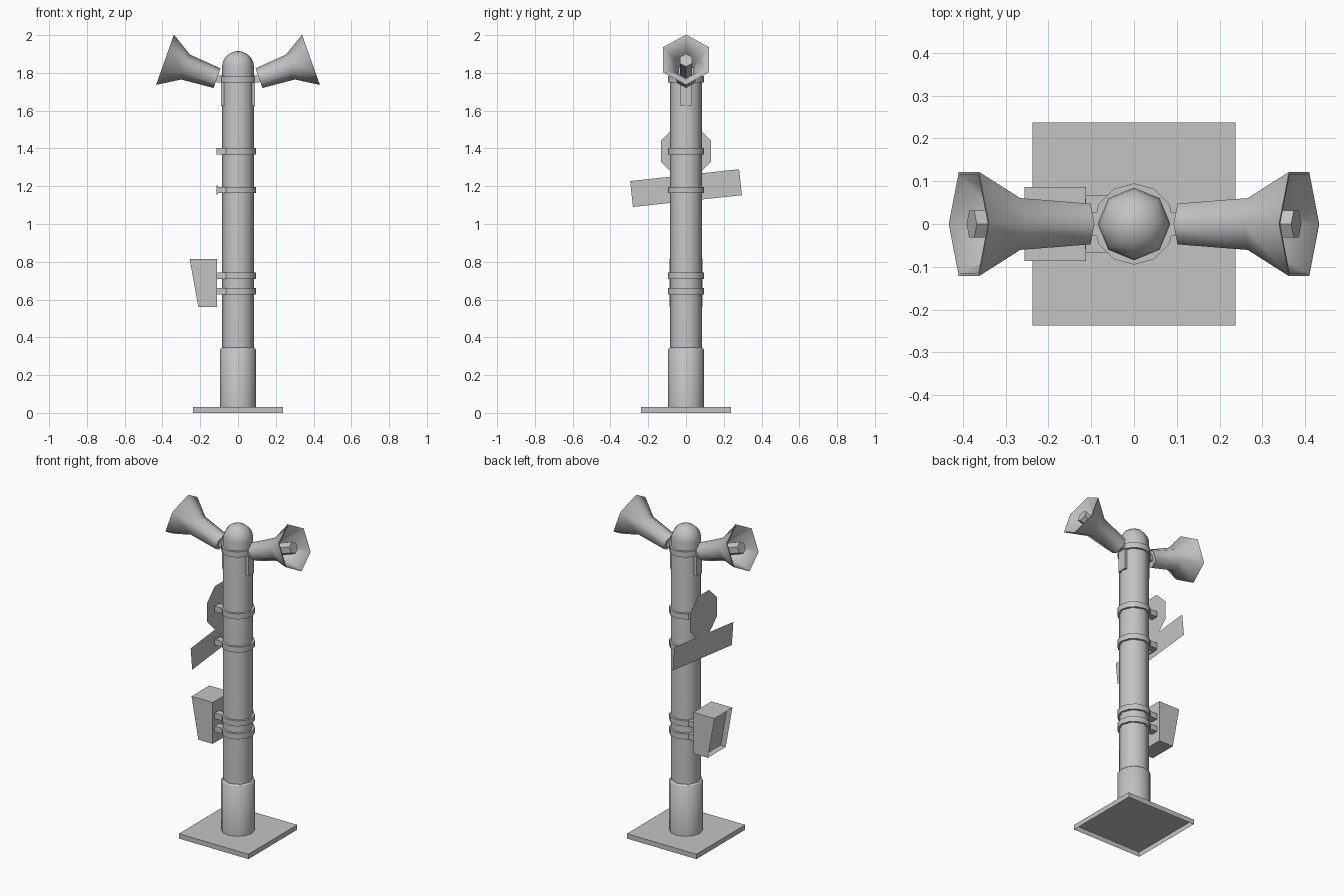
import bpy
import bmesh
from math import cos, sin, pi, radians
from mathutils import Matrix, Vector

cube = bpy.data.objects.get("Cube")
if cube:
    bpy.data.objects.remove(cube, do_unlink=True)

GREY = (0.55, 0.55, 0.55, 1)
metal = bpy.data.materials.new("plain grey")
metal.use_nodes = True
metal.diffuse_color = GREY
for node in metal.node_tree.nodes:
    if node.type == "BSDF_PRINCIPLED":
        node.inputs["Base Color"].default_value = GREY


def finish(name, bm, smooth=None, recalc=True):
    """Turn a bmesh into a named object."""
    if recalc:
        bmesh.ops.recalc_face_normals(bm, faces=bm.faces)
    mesh = bpy.data.meshes.new(name)
    bm.to_mesh(mesh)
    bm.free()
    mesh.materials.append(metal)
    obj = bpy.data.objects.new(name, mesh)
    bpy.context.collection.objects.link(obj)
    if smooth:
        bpy.ops.object.select_all(action="DESELECT")
        obj.select_set(True)
        bpy.context.view_layer.objects.active = obj
        bpy.ops.object.shade_smooth_by_angle(angle=radians(smooth))
    return obj


def lathe(name, profile, sides, matrix=Matrix(), smooth=50):
    """Spin (radius, height) points about z; both ends are closed."""
    bm = bmesh.new()
    rings = []
    for r, z in profile:
        rings.append([bm.verts.new((r * cos(2 * pi * i / sides),
                                    r * sin(2 * pi * i / sides), z))
                      for i in range(sides)])
    for a, b in zip(rings, rings[1:]):
        for i in range(sides):
            j = (i + 1) % sides
            bm.faces.new((a[i], a[j], b[j], b[i]))
    bm.faces.new(rings[0][::-1])
    bm.faces.new(rings[-1])
    bmesh.ops.remove_doubles(bm, verts=bm.verts, dist=0.0005)
    bm.transform(matrix)
    return finish(name, bm, smooth)


def box(name, low, high):
    bm = bmesh.new()
    bmesh.ops.create_cube(bm, size=1)
    low, high = Vector(low), Vector(high)
    for v in bm.verts:
        v.co = (low + high) / 2 + v.co * (high - low)
    return finish(name, bm)


def flat_sign(name, x, z, points):
    """Sheet facing the -x side, given as (y, z) points."""
    bm = bmesh.new()
    bm.faces.new([bm.verts.new((x, py, z + pz)) for py, pz in points][::-1])
    return finish(name, bm, recalc=False)


# Base plate, open underneath
bm = bmesh.new()
bmesh.ops.create_cube(bm, size=1)
bm.transform(Matrix.Translation((0, 0, 0.015)) @ Matrix.Diagonal((0.475, 0.475, 0.03, 1)))
bm.normal_update()
bmesh.ops.delete(bm, geom=[f for f in bm.faces if f.normal.z < -0.5], context="FACES")
finish("base_plate", bm, recalc=False)

# Pole with rounded cap, and the wider sleeve at its foot
POLE = 0.085
cap = [(POLE * cos(pi * i / 12), 1.83 + POLE * sin(pi * i / 12)) for i in range(6)]
lathe("pole", [(POLE, 0.03)] + cap + [(0.004, 1.915)], 8)
lathe("pole_sleeve", [(0.095, 0.03), (0.095, 0.335), (POLE, 0.345)], 12)

# Clamp bands around the pole
for name, z in (("box_lower", 0.645), ("box_upper", 0.725), ("sign", 1.18),
                ("disc", 1.385), ("horn", 1.767)):
    lathe(name + "_band", [(0.095, z - 0.017), (0.095, z + 0.017)], 12)

# Blocks joining the clamps to the signs and the box
for name, z in (("box_lower", 0.645), ("box_upper", 0.725), ("sign", 1.18), ("disc", 1.385)):
    for side, y in (("front", -0.045), ("back", 0.045)):
        box(f"{name}_{side}_bracket", (-0.113, y - 0.022, z - 0.017),
            (-0.06, y + 0.022, z + 0.017))
box("sign_bracket_plate", (-0.115, -0.06, 1.157), (-0.105, 0.06, 1.205))

# Octagonal disc and tilted strip sign
R = 0.133 / cos(pi / 8)
flat_sign("octagon_sign", -0.12, 1.385,
          [(R * cos(pi / 8 + pi * i / 4), R * sin(pi / 8 + pi * i / 4)) for i in range(8)])
t = radians(6.2)
flat_sign("strip_sign", -0.116, 1.19,
          [(0.29 * a * cos(t) - 0.069 * b * sin(t), 0.29 * a * sin(t) + 0.069 * b * cos(t))
           for a, b in ((-1, -1), (1, -1), (1, 1), (-1, 1))])

# Tapered box with a recessed outer face
bm = bmesh.new()
bmesh.ops.create_cube(bm, size=1)
for v in bm.verts:
    top = v.co.z > 0
    outer = -0.256 if top else -0.21
    v.co = (outer if v.co.x < 0 else -0.112, 0.174 * v.co.y, 0.815 if top else 0.56)
bm.normal_update()
front = min(bm.faces, key=lambda f: f.normal.x)
bmesh.ops.inset_region(bm, faces=[front], thickness=0.01)
bmesh.ops.translate(bm, verts=front.verts, vec=(0.03, 0, 0))
finish("tapered_box", bm)

# Pair of hollow six-sided horns with cores and straps
HORN = [(0.055, 0), (0.07, 0.177), (0.141, 0.292), (0.133, 0.292), (0.063, 0.177), (0.045, 0.1)]
CORE = [(0.036, 0.1), (0.036, 0.285)]
for side, s in (("left", 1), ("right", -1)):
    tilt = Matrix.Translation((s * 0.111, 0, 1.772)) @ Matrix.Rotation(s * radians(70.5), 4, "Y")
    lathe(side + "_horn", HORN, 6, tilt, smooth=65)
    lathe(side + "_horn_core", CORE, 6, tilt, smooth=None)
    x = sorted((s * 0.07, s * 0.09))
    box(side + "_horn_strap", (x[0], -0.028, 1.625), (x[1], 0.028, 1.785))
    x = sorted((s * 0.085, s * 0.115))
    box(side + "_horn_mount", (x[0], -0.028, 1.75), (x[1], 0.028, 1.785))
